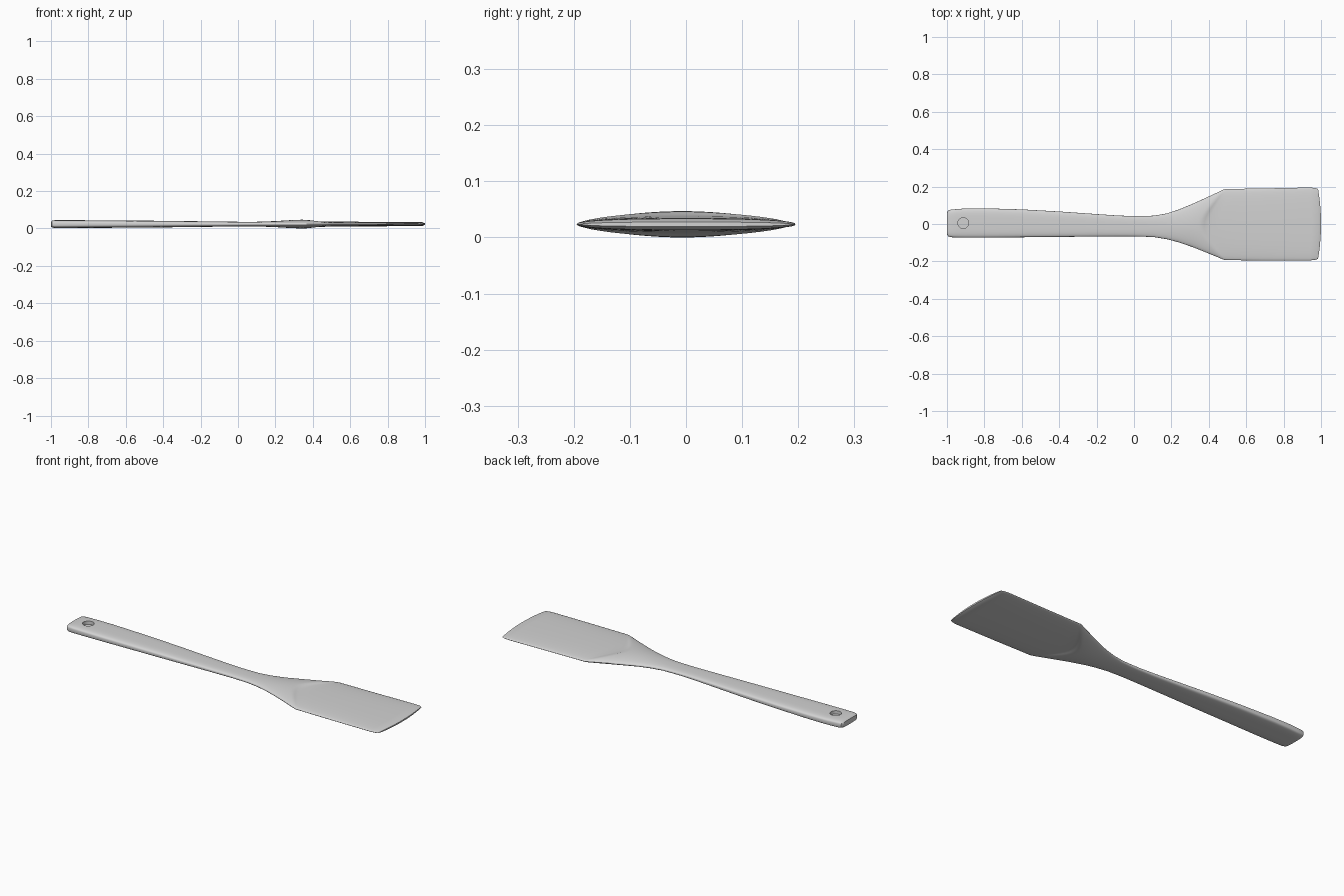
import bpy, bmesh, math

if "Cube" in bpy.data.objects:
    bpy.data.objects.remove(bpy.data.objects["Cube"])

# Outline: x, lower edge y, upper edge y
OUTLINE = [(-1, -.055, .062), (-.994, -.066, .073), (-.975, -.072, .078), (-.9, -.073, .083),
           (-.8, -.073, .084), (-.6, -.071, .078), (-.4, -.069, .067), (-.2, -.067, .053),
           (-.08, -.066, .045), (.0, -.066, .042), (.1, -.069, .043), (.2, -.085, .061),
           (.3, -.118, .102), (.4, -.158, .147), (.485, -.193, .187), (.7, -.195, .19),
           (.975, -.195, .196), (1, -.186, .187)]
# Along the length: station, half thickness, section exponent, forward bow of the edges
SHAPE = [(-1, .014, 4, 0), (-.994, .018, 4, 0), (-.98, .021, 4, 0), (-.8, .0205, 3.6, 0),
         (-.4, .0175, 3.2, 0), (0, .0125, 2.8, 0), (.1, .0125, 2.6, .01), (.2, .016, 2.3, .04),
         (.28, .021, 2.1, .08), (.34, .0235, 2, .105), (.365, .0225, 2, .115),
         (.375, .019, 2, .115), (.40, .0155, 2.1, .11), (.5, .0135, 2.2, .08),
         (.8, .0115, 2.3, .01), (.985, .010, 2.4, -.015), (1, .004, 2.4, -.016)]
MID = .0235
N = 48


def sample(table, x):
    x = max(table[0][0], min(table[-1][0], x))
    for a, b in zip(table, table[1:]):
        if x <= b[0]:
            f = (x - a[0]) / (b[0] - a[0])
            return [p + (q - p) * f for p, q in zip(a[1:], b[1:])]


def spow(v, p):
    return math.copysign(abs(v) ** p, v) if abs(v) > 1e-9 else 0.0


# Lofted body: handle, flared neck with a curved step, thin blade
stations = sorted({round(r[0], 4) for r in SHAPE} | {round(-.95 + i * .05, 4) for i in range(39)})
bm = bmesh.new()
rings = []
for s in stations:
    half, n, bow = sample(SHAPE, s)
    ring = []
    for i in range(N):
        a = 2 * math.pi * i / N
        t, u = spow(math.cos(a), 2 / n), spow(math.sin(a), 2 / n)
        x = s + bow * t * t
        lo, hi = sample(OUTLINE, x if s < .98 else s)
        ring.append(bm.verts.new((x, (lo + hi) / 2 + t * (hi - lo) / 2, MID + u * half)))
    rings.append(ring)
for r, q in zip(rings, rings[1:]):
    for i in range(N):
        j = (i + 1) % N
        bm.faces.new((r[i], r[j], q[j], q[i]))
# End caps made of strips across the thickness
for r in (rings[0], rings[-1]):
    for i in range(N // 2):
        vs = []
        for k in (i, i + 1, N - i - 1, (N - i) % N):
            if r[k] not in vs:
                vs.append(r[k])
        bm.faces.new(vs)
bmesh.ops.recalc_face_normals(bm, faces=bm.faces)
mesh = bpy.data.meshes.new("spatula")
bm.to_mesh(mesh)
bm.free()
spatula = bpy.data.objects.new("spatula", mesh)
bpy.context.collection.objects.link(spatula)

mat = bpy.data.materials.new("light grey")
mat.diffuse_color = (.65, .65, .65, 1)
mat.use_nodes = True
mat.node_tree.nodes["Principled BSDF"].inputs["Base Color"].default_value = mat.diffuse_color
mesh.materials.append(mat)

# Shallow round recess near the handle end
bpy.ops.mesh.primitive_cylinder_add(vertices=32, radius=.029, depth=.06,
                                    location=(-.913, .005, .026 + .03))
cutter = bpy.context.object
cutter.name = "recess_cutter"
cutter.hide_render = True
cutter.data.materials.append(mat)
bpy.ops.object.select_all(action='DESELECT')
spatula.select_set(True)
bpy.context.view_layer.objects.active = spatula
mod = spatula.modifiers.new("recess", 'BOOLEAN')
mod.operation = 'DIFFERENCE'
mod.solver = 'EXACT'
mod.object = cutter
bpy.ops.object.modifier_apply(modifier=mod.name)
bpy.data.objects.remove(cutter, do_unlink=True)
bpy.ops.object.shade_smooth_by_angle(angle=math.radians(35))
